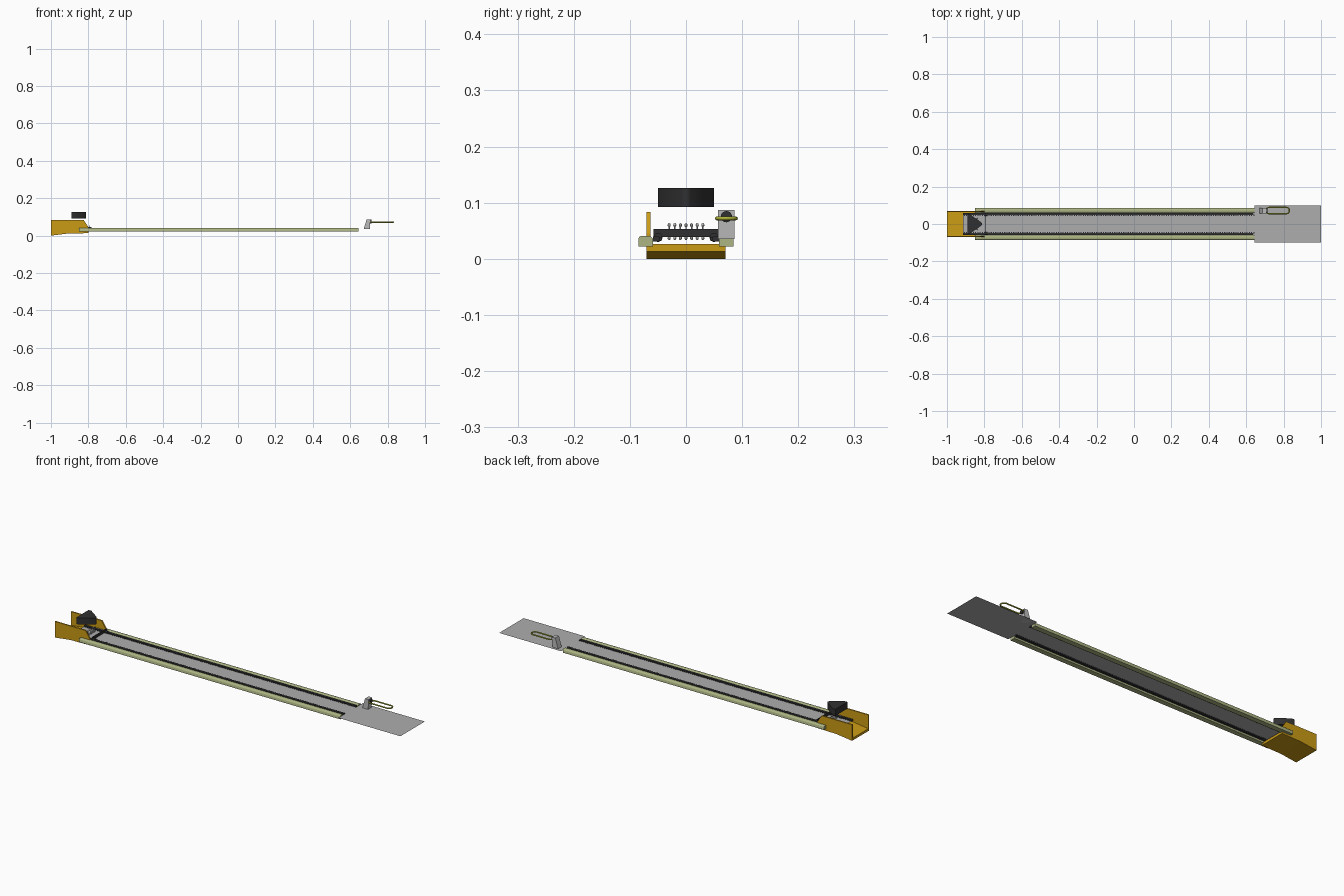
import bpy, bmesh, math
from mathutils import Matrix, Vector

if "Cube" in bpy.data.objects:
    bpy.data.objects.remove(bpy.data.objects["Cube"])


def material(name, rgb):
    m = bpy.data.materials.new(name)
    m.diffuse_color = (*rgb, 1)
    m.use_nodes = True
    m.node_tree.nodes["Principled BSDF"].inputs["Base Color"].default_value = m.diffuse_color
    return m


GOLD = material("gold paint", (0.60, 0.33, 0.008))
GREEN = material("pale green rail", (0.42, 0.46, 0.23))
GREY = material("deck grey", (0.42, 0.42, 0.42))
LIGHT = material("light grey", (0.50, 0.50, 0.50))
DARK = material("near black", (0.03, 0.03, 0.032))
OLIVE = material("olive yellow", (0.42, 0.44, 0.04))


def finish(name, bm, mat, smooth=False):
    bmesh.ops.recalc_face_normals(bm, faces=bm.faces)
    me = bpy.data.meshes.new(name)
    bm.to_mesh(me)
    bm.free()
    ob = bpy.data.objects.new(name, me)
    bpy.context.collection.objects.link(ob)
    me.materials.append(mat)
    if smooth:
        bpy.ops.object.select_all(action='DESELECT')
        ob.select_set(True)
        bpy.context.view_layer.objects.active = ob
        bpy.ops.object.shade_smooth_by_angle(angle=math.radians(40))
    return ob


def add_box(bm, x0, x1, y0, y1, z0, z1):
    mat = Matrix.Translation(((x0 + x1) / 2, (y0 + y1) / 2, (z0 + z1) / 2))
    mat = mat @ Matrix.Diagonal((x1 - x0, y1 - y0, z1 - z0, 1))
    bmesh.ops.create_cube(bm, size=1, matrix=mat)


def add_prism(bm, pts, axis, a, b):
    """Extrude a 2D outline along an axis from a to b."""
    place = {'x': lambda p: (a, p[0], p[1]),
             'y': lambda p: (p[0], a, p[1]),
             'z': lambda p: (p[0], p[1], a)}[axis]
    f = bm.faces.new([bm.verts.new(place(p)) for p in pts])
    new = bmesh.ops.extrude_face_region(bm, geom=[f])['geom']
    step = Vector([(b - a) if c == axis else 0 for c in 'xyz'])
    bmesh.ops.translate(bm, vec=step, verts=[g for g in new if isinstance(g, bmesh.types.BMVert)])


# gold hopper: sloped floor and two side walls
bm = bmesh.new()
add_prism(bm, [(-1, 0), (-0.91, 0.011), (-0.80, 0.013), (-0.80, 0.026),
               (-0.91, 0.024), (-1, 0.012)], 'y', -0.07, 0.07)
wall = [(-1, 0), (-0.91, 0.011), (-0.80, 0.013), (-0.80, 0.045), (-0.825, 0.083), (-1, 0.083)]
for y in (-0.07, 0.063):
    add_prism(bm, wall, 'y', y, y + 0.007)
finish("hopper", bm, GOLD)

# flat deck: narrow lane and wide end panel
bm = bmesh.new()
outline = [(-0.915, -0.05), (0.645, -0.05), (0.645, -0.1), (1, -0.1),
           (1, 0.1), (0.645, 0.1), (0.645, 0.05), (-0.915, 0.05)]
bm.faces.new([bm.verts.new((x, y, 0.035)) for x, y in outline])
finish("deck", bm, GREY)

for s, side in ((-1, "front"), (1, "back")):
    # rounded side rail
    bm = bmesh.new()
    sec = [(0.059, 0.022), (0.085, 0.022), (0.085, 0.036), (0.083, 0.039),
           (0.079, 0.041), (0.066, 0.041), (0.062, 0.039), (0.059, 0.036)]
    add_prism(bm, [(s * y, z) for y, z in sec], 'x', -0.85, 0.645)
    finish(side + "_rail", bm, GREEN, True)

    # toothed chain strip beside the rail
    bm = bmesh.new()
    y0, y1 = sorted((s * 0.048, s * 0.059))
    add_box(bm, -0.915, 0.64, y0, y1, 0.031, 0.040)
    t0, t1 = sorted((s * 0.043, s * 0.048))
    for i in range(130):
        x = -0.91 + i * 0.012
        add_box(bm, x, x + 0.006, t0, t1, 0.033, 0.039)
    finish(side + "_chain", bm, DARK)

    # end roller of the chain
    bm = bmesh.new()
    bmesh.ops.create_cone(bm, cap_ends=True, segments=16, radius1=0.008, radius2=0.008, depth=0.016,
                          matrix=Matrix.Translation((-0.79, s * 0.05, 0.038)) @ Matrix.Rotation(math.pi / 2, 4, 'Y'))
    finish(side + "_roller", bm, DARK, True)

# cross bar over the lane
bm = bmesh.new()
add_box(bm, -0.795, -0.791, -0.058, 0.058, 0.039, 0.053)
finish("cross_bar", bm, DARK)

# row of double-ended pegs
bm = bmesh.new()
for i in range(7):
    y = (i - 3) * 0.01
    bmesh.ops.create_cone(bm, cap_ends=True, segments=8, radius1=0.0012, radius2=0.0012, depth=0.024,
                          matrix=Matrix.Translation((-0.84, y, 0.049)))
    for z in (0.037, 0.060):
        bmesh.ops.create_uvsphere(bm, u_segments=8, v_segments=6, radius=0.0028,
                                  matrix=Matrix.Translation((-0.84, y, z)) @ Matrix.Diagonal((1, 1, 1.3, 1)))
finish("pegs", bm, LIGHT, True)

# hovering wedge with a softened nose
bm = bmesh.new()
nose = [(-0.820 + 0.008 * math.cos(a), 0.010 * math.sin(a))
        for a in [math.radians(d) for d in range(-50, 51, 20)]]
add_prism(bm, [(-0.89, 0.05), (-0.89, -0.05), (-0.875, -0.05)] + nose + [(-0.875, 0.05)], 'z', 0.092, 0.126)
finish("wedge", bm, DARK, True)

# leaning bracket on the end panel
bm = bmesh.new()
add_prism(bm, [(0.672, 0.035), (0.705, 0.035), (0.708, 0.087), (0.688, 0.087)], 'y', 0.057, 0.086)
finish("bracket", bm, LIGHT)

# dark socket in the bracket
bm = bmesh.new()
bmesh.ops.create_cone(bm, cap_ends=True, segments=20, radius1=0.010, radius2=0.010, depth=0.016,
                      matrix=Matrix.Translation((0.706, 0.072, 0.075)) @ Matrix.Rotation(math.pi / 2, 4, 'Y'))
finish("socket", bm, DARK, True)

# olive handle loop
cu = bpy.data.curves.new("handle_loop", 'CURVE')
cu.dimensions = '3D'
cu.bevel_depth = 0.0035
cu.bevel_resolution = 2
path = []
for cx, start in ((0.815, -90), (0.722, 90)):
    for k in range(9):
        a = math.radians(start + k * 22.5)
        path.append((cx + 0.016 * math.cos(a), 0.072 + 0.017 * math.sin(a), 0.072, 1))
sp = cu.splines.new('POLY')
sp.points.add(len(path) - 1)
for p, co in zip(sp.points, path):
    p.co = co
sp.use_cyclic_u = True
cu.materials.append(OLIVE)
bpy.context.collection.objects.link(bpy.data.objects.new("handle_loop", cu))
